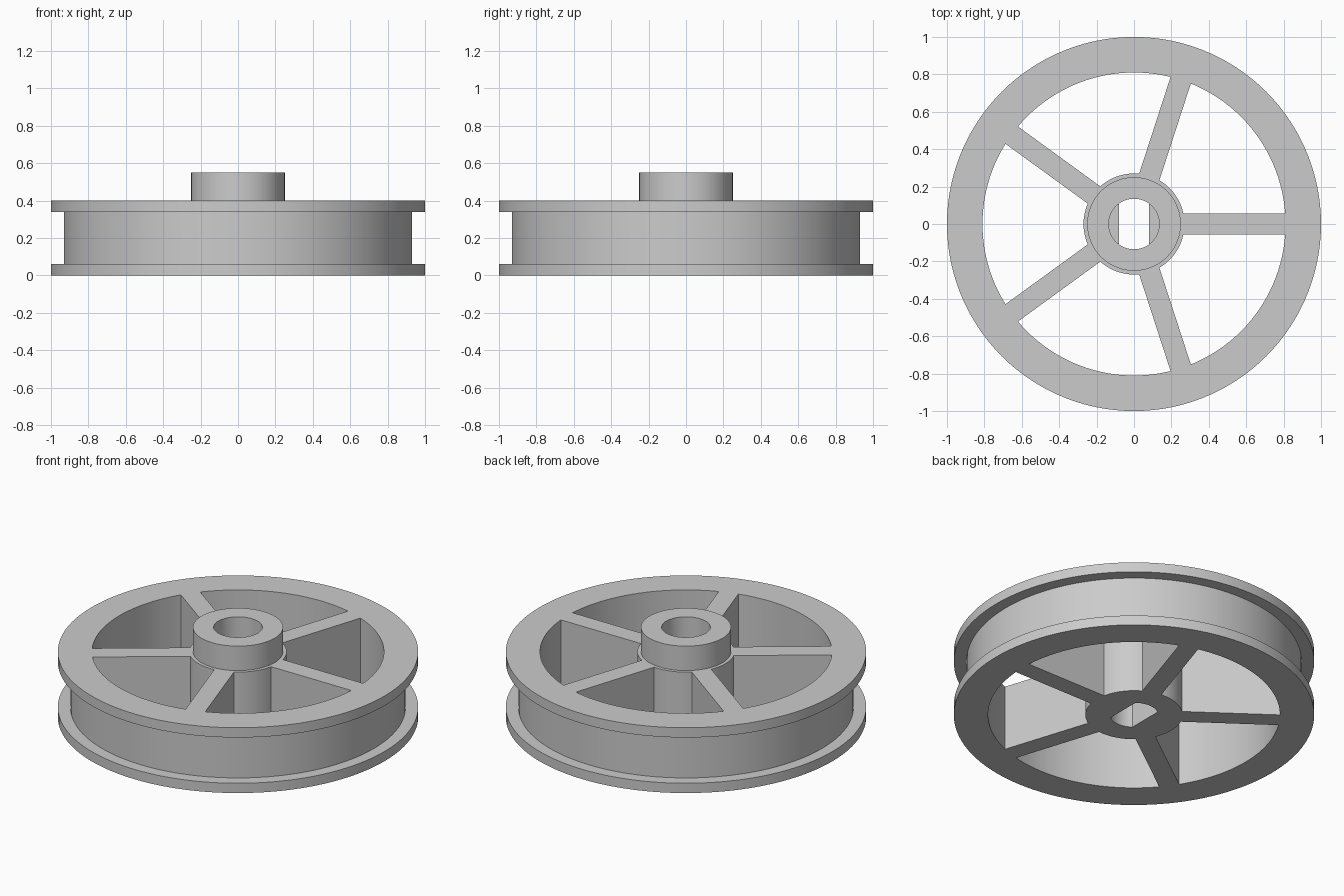
import bpy, bmesh
from math import cos, sin, pi, radians

cube = bpy.data.objects.get("Cube")
if cube:
    bpy.data.objects.remove(cube, do_unlink=True)

SEGMENTS = 120
HEIGHT = 0.40
HUB_RADIUS = 0.27
RIM_INNER = 0.81
SPOKES = 5
SPOKE_HALF_WIDTH = 0.057
BORE_RADIUS = 0.135
FLAT_HALF_WIDTH = 0.08
LEDGE = 0.28

grey = bpy.data.materials.new("plain grey")
grey.use_nodes = True
colour = (0.6, 0.6, 0.6, 1)
grey.diffuse_color = colour
grey.node_tree.nodes["Principled BSDF"].inputs["Base Color"].default_value = colour


def finish(bm, name):
    """Clean the mesh, make the object and smooth its round walls."""
    bmesh.ops.remove_doubles(bm, verts=bm.verts, dist=0.0001)
    bmesh.ops.recalc_face_normals(bm, faces=bm.faces)
    mesh = bpy.data.meshes.new(name)
    bm.to_mesh(mesh)
    bm.free()
    mesh.materials.append(grey)
    obj = bpy.data.objects.new(name, mesh)
    bpy.context.collection.objects.link(obj)
    bpy.ops.object.select_all(action="DESELECT")
    obj.select_set(True)
    bpy.context.view_layer.objects.active = obj
    bpy.ops.object.shade_smooth_by_angle(angle=radians(30))
    return obj


def ring(radius, z, flat=None):
    """Circle of points, optionally cut by two flats facing x."""
    limit = flat or radius
    points = []
    for i in range(SEGMENTS):
        a = 2 * pi * i / SEGMENTS
        x = max(-limit, min(limit, radius * cos(a)))
        points.append((x, radius * sin(a), z))
    return points


def closed_loft(name, rings):
    """Skin consecutive rings, joining the last one back to the first."""
    bm = bmesh.new()
    loops = [[bm.verts.new(p) for p in r] for r in rings]
    for a, b in zip(loops, loops[1:] + loops[:1]):
        for i in range(SEGMENTS):
            j = (i + 1) % SEGMENTS
            bm.faces.new((a[i], a[j], b[j], b[i]))
    return finish(bm, name)


# Grooved rim with a flange at each edge
rim_profile = [(RIM_INNER, 0), (1, 0), (1, 0.06), (0.93, 0.06),
               (0.93, 0.34), (1, 0.34), (1, HEIGHT), (RIM_INNER, HEIGHT)]
closed_loft("rim", [ring(r, z) for r, z in rim_profile])

# Hub with raised boss, round upper bore and flat-sided lower bore
hub_profile = [(HUB_RADIUS, 0), (HUB_RADIUS, HEIGHT), (0.25, HEIGHT), (0.25, 0.55),
               (BORE_RADIUS, 0.55), (BORE_RADIUS, LEDGE)]
hub_rings = [ring(r, z) for r, z in hub_profile]
hub_rings += [ring(BORE_RADIUS, z, FLAT_HALF_WIDTH) for z in (LEDGE, 0)]
closed_loft("hub", hub_rings)

# Full-height spokes, their ends just sunk into hub and rim
start = HUB_RADIUS - 0.008
end = RIM_INNER + 0.002
for n in range(SPOKES):
    bm = bmesh.new()
    bmesh.ops.create_cube(bm, size=1)
    for v in bm.verts:
        x = end if v.co.x > 0 else start
        y = SPOKE_HALF_WIDTH if v.co.y > 0 else -SPOKE_HALF_WIDTH
        a = 2 * pi * n / SPOKES
        v.co = (x * cos(a) - y * sin(a), x * sin(a) + y * cos(a),
                HEIGHT if v.co.z > 0 else 0)
    finish(bm, f"spoke_{n + 1}")
